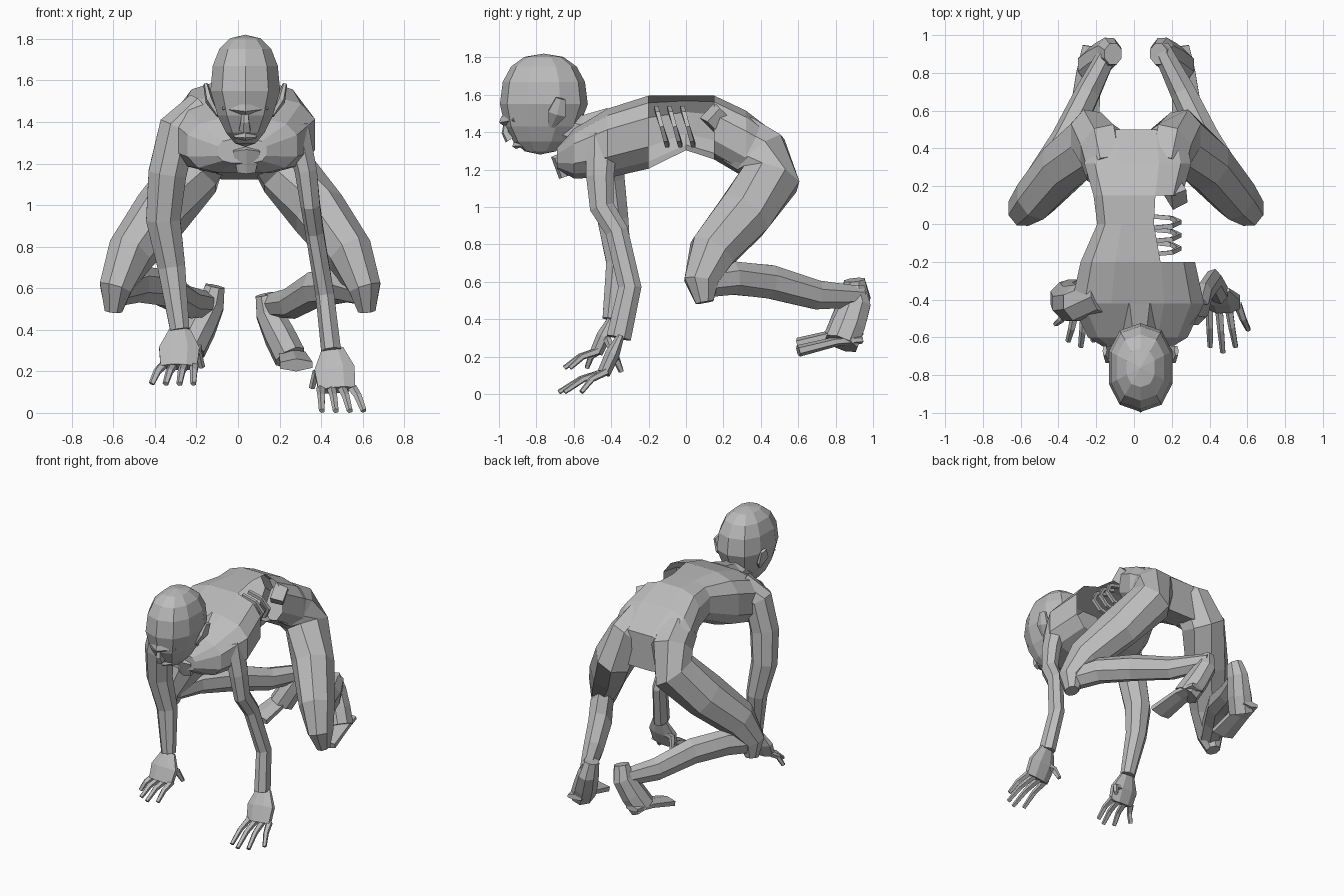
import bpy, bmesh, math
from mathutils import Vector

default_cube = bpy.data.objects.get("Cube")
if default_cube:
    bpy.data.objects.remove(default_cube, do_unlink=True)

grey = (.5, .5, .5, 1)
skin = bpy.data.materials.new("grey_skin")
skin.use_nodes = True
skin.diffuse_color = grey
skin.node_tree.nodes["Principled BSDF"].inputs["Base Color"].default_value = grey

RIGHTWARD, FORWARD, UPWARD = Vector((1, 0, 0)), Vector((0, 1, 0)), Vector((0, 0, 1))
SIDES = {"left": 1, "right": -1}


def finish(name, mesh_builder):
    mesh = bpy.data.meshes.new(name)
    mesh_builder.to_mesh(mesh)
    mesh_builder.free()
    mesh.materials.append(skin)
    part = bpy.data.objects.new(name, mesh)
    bpy.context.collection.objects.link(part)


def squash(value, power):
    return math.copysign(abs(value) ** power, value)


def loft(name, centres, widths, depths, sides=8, across=RIGHTWARD, along=None, power=1, opening=None):
    """Skin a tube through the centres; an opening rule removes some faces."""
    builder = bmesh.new()
    centres = [Vector(centre) for centre in centres]
    last = len(centres) - 1
    loops = []
    for index, centre in enumerate(centres):
        tangent = along or (centres[min(index + 1, last)] - centres[max(index - 1, 0)]).normalized()
        wide = (across - tangent * across.dot(tangent)).normalized()
        deep = tangent.cross(wide)
        loop = []
        for corner in range(sides):
            angle = (corner + .5) * math.tau / sides
            offset = wide * widths[index] * squash(math.cos(angle), power)
            offset += deep * depths[index] * squash(math.sin(angle), power)
            loop.append(builder.verts.new(centre + offset))
        loops.append(loop)
    for start, end in zip(loops, loops[1:]):
        for corner in range(sides):
            following = (corner + 1) % sides
            builder.faces.new((start[corner], start[following], end[following], end[corner]))
    builder.faces.new(loops[0])
    builder.faces.new(loops[-1])
    bmesh.ops.recalc_face_normals(builder, faces=builder.faces)
    if opening:
        removed = [face for face in builder.faces if opening(face.calc_center_median())]
        bmesh.ops.delete(builder, geom=removed, context='FACES')
    finish(name, builder)


def limb(name, centres, start, end, swell=0, flatness=1, sides=8, across=RIGHTWARD):
    """A tapering tube that may swell or thin in the middle."""
    steps = [index / (len(centres) - 1) for index in range(len(centres))]
    widths = [start + (end - start) * step + swell * math.sin(math.pi * step) for step in steps]
    loft(name, centres, widths, [width * flatness for width in widths], sides, across)


def mirrored(centres, side, middle=.01, lift=0):
    return [(middle + side * x, y, z + lift) for x, y, z in centres]


# Torso, open on its left flank: length position, half width, top and bottom
torso = [(-.69, .12, 1.32, 1.2), (-.6, .27, 1.42, 1.15), (-.42, .36, 1.53, 1.15),
         (-.2, .31, 1.6, 1.2), (0, .22, 1.6, 1.3), (.15, .24, 1.6, 1.25),
         (.32, .29, 1.52, 1.15), (.5, .25, 1.38, 1.12)]
loft("torso",
     [(.02, y, (top + bottom) / 2) for y, width, top, bottom in torso],
     [width for y, width, top, bottom in torso],
     [(top - bottom) / 2 for y, width, top, bottom in torso],
     sides=12, along=FORWARD, power=.7,
     opening=lambda middle: middle.x > .07 and -.2 < middle.y < .15)

# Bones showing in the open flank
for number in range(3):
    y = -.13 + number * .07
    arc = [math.pi * (step / 4 - .5) for step in range(5)]
    limb("rib_" + str(number + 1),
         [(.1 + .14 * math.cos(angle), y + .03 * math.sin(angle), 1.43 - .1 * math.sin(angle))
          for angle in arc],
         .016, .016, sides=4, across=FORWARD)
limb("hip_bone", [(.18, .15, 1.48), (.26, .18, 1.46)], .08, .07, sides=4, across=FORWARD + UPWARD)

# Neck and breastbone
limb("neck", [(.03, -.42, 1.4), (.03, -.56, 1.4), (.03, -.74, 1.44)], .14, .1, swell=-.02)
limb("breastbone", [(.04, -.6, 1.28), (.04, -.68, 1.25), (.04, -.65, 1.16)], .06, .05,
     swell=.02, flatness=.6, sides=6)

# Head: a blocky egg that narrows toward the chin
head_middle = Vector((.035, -.76, 1.55))
builder = bmesh.new()
bmesh.ops.create_uvsphere(builder, u_segments=10, v_segments=8, radius=1)
for vertex in builder.verts:
    across, back, height = (squash(value, .85) for value in vertex.co)
    chin = max(0, -height)
    vertex.co = head_middle + Vector((across * (.175 - .06 * chin),
                                      back * (.235 - .05 * chin) - .02 * chin, height * .27))
finish("head", builder)

# Face
limb("brow", mirrored([(-.1, -.91, 1.47), (0, -.97, 1.46), (.1, -.91, 1.47)], 1, head_middle.x),
     .02, .02, swell=.01, sides=5, across=UPWARD)
limb("nose", mirrored([(0, -.96, 1.45), (0, -.965, 1.4), (0, -.94, 1.36)], 1, head_middle.x),
     .015, .03, sides=5)
limb("lips", mirrored([(-.05, -.88, 1.33), (0, -.91, 1.33), (.05, -.88, 1.33)], 1, head_middle.x),
     .01, .01, swell=.01, sides=5, across=UPWARD)
for label, side in SIDES.items():
    limb(label + "_ear",
         mirrored([(.13, -.72, 1.43), (.17, -.69, 1.5), (.19, -.67, 1.58)], side, head_middle.x),
         .02, .03, swell=.03, flatness=.4, sides=6, across=FORWARD)

# Legs: thigh folded forward, shin reaching back, foot hanging with toes forward
thigh = [(.14, .28, 1.36), (.17, .4, 1.28), (.23, .45, 1.15), (.38, .31, .96),
         (.53, .14, .76), (.6, .08, .6), (.61, .1, .49)]
shin = [(.61, .06, .59), (.5, .25, .62), (.37, .45, .6), (.25, .7, .53), (.13, .94, .52)]
foot = [(.12, .9, .57), (.14, .91, .48), (.19, .87, .37), (.24, .83, .27)]
toes = [(.23, .94, .29), (.25, .8, .28), (.27, .6, .23)]
for label, side in SIDES.items():
    lift = .02 - side * .02
    limb(label + "_thigh", mirrored(thigh, side), .13, .045, swell=.05, flatness=1.15)
    limb(label + "_shin", mirrored(shin, side), .07, .05, swell=.02, flatness=1.15, sides=7)
    limb(label + "_foot", mirrored(foot, side, lift=lift), .05, .08, swell=.01, flatness=1.2)
    limb(label + "_toes", mirrored(toes, side, lift=lift), .06, .09, flatness=.35, sides=6)

# Arms: the right one full, the left one wasted
limb("right_arm", [(-.17, -.38, 1.45), (-.29, -.42, 1.36), (-.34, -.42, 1.15), (-.36, -.39, .93),
                   (-.32, -.36, .7), (-.28, -.4, .4)], .1, .05, swell=.02)
limb("left_arm", [(.28, -.45, 1.38), (.33, -.46, 1.16), (.35, -.45, 1), (.37, -.37, .87),
                  (.42, -.3, .57), (.45, -.36, .3)], .065, .05, swell=-.01, flatness=1.35, sides=7)


def hand(label, wrist, knuckles, reach, droop):
    """A flat palm, four fanned fingers and a thumb on the inner side."""
    side = SIDES[label]
    wrist, knuckles = Vector(wrist), Vector(knuckles)
    palm = (wrist + knuckles) / 2
    limb(label + "_palm", [wrist, palm, knuckles], .055, .095, swell=.03, flatness=.4)
    for finger in range(4):
        spread = side * (finger - 1.5)
        base = knuckles + Vector((spread * .05, .015, .01))
        tip = knuckles + Vector((spread * .067 + side * .03,
                                 .03 * (finger - 1) ** 2 - reach, -droop))
        bend = (base + tip) / 2 + Vector((0, -.01, .015))
        limb(label + "_finger_" + str(finger + 1), [base, bend, tip], .024, .015,
             flatness=.9, sides=5)
    limb(label + "_thumb", [palm, palm + Vector((-side * .09, .02, -.02)),
                            palm + Vector((-side * .11, .05, -.09))],
         .03, .015, sides=5, across=FORWARD)


hand("left", (.455, -.35, .31), (.475, -.44, .11), reach=.24, droop=.1)
hand("right", (-.28, -.4, .4), (-.285, -.48, .22), reach=.17, droop=.08)
